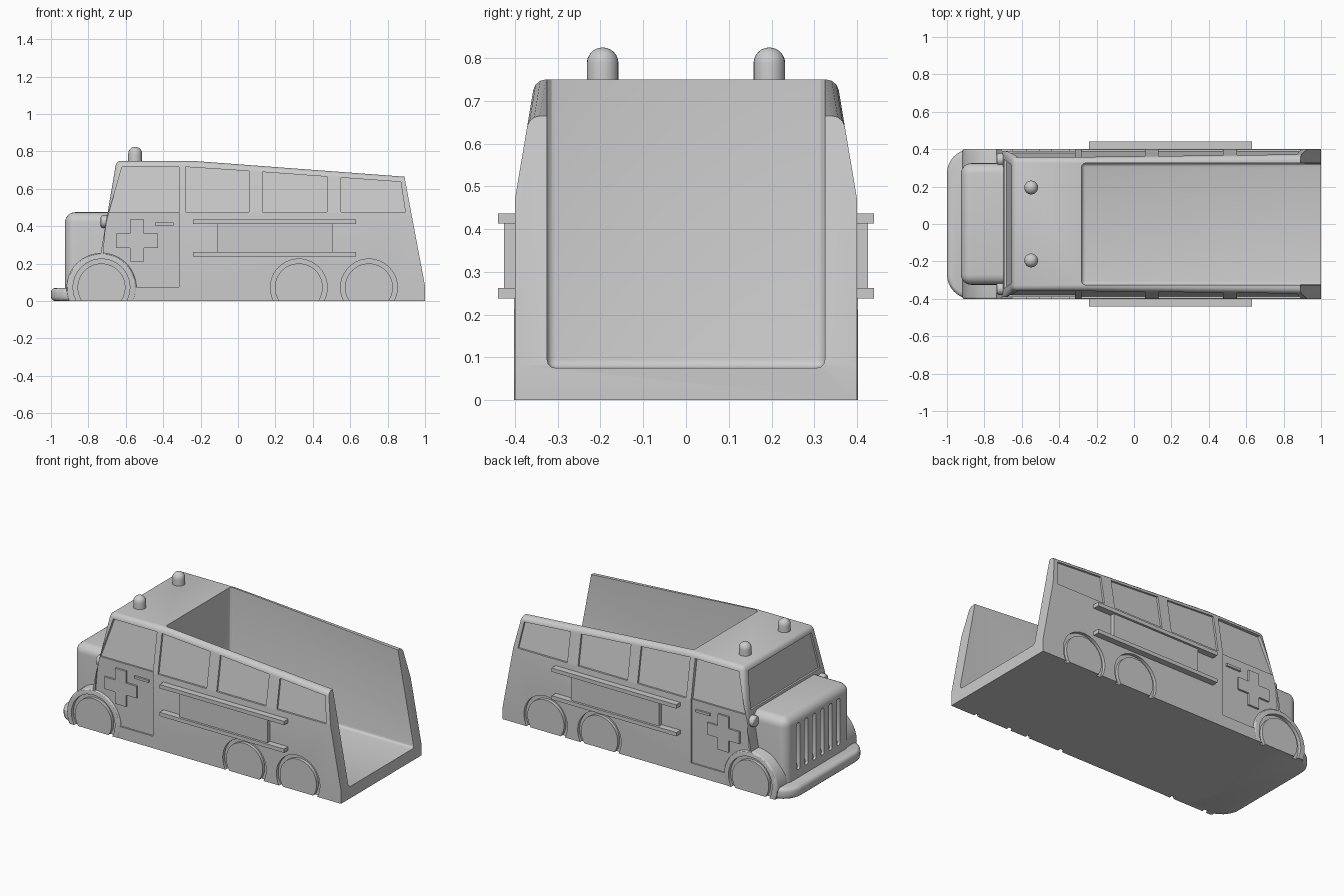
import bpy, bmesh, math
from mathutils import Vector

cube = bpy.data.objects.get("Cube")
if cube:
    bpy.data.objects.remove(cube, do_unlink=True)

grey = bpy.data.materials.new("plain_grey")
grey.use_nodes = True
grey.diffuse_color = (0.6, 0.6, 0.6, 1)
grey.node_tree.nodes["Principled BSDF"].inputs["Base Color"].default_value = (0.6, 0.6, 0.6, 1)


def finish(name, bm):
    bmesh.ops.recalc_face_normals(bm, faces=bm.faces)
    mesh = bpy.data.meshes.new(name)
    bm.to_mesh(mesh)
    bm.free()
    mesh.materials.append(grey)
    ob = bpy.data.objects.new(name, mesh)
    bpy.context.collection.objects.link(ob)
    return ob


def prism_mesh(pts, axis, lo, hi):
    """Extrude a 2D outline along one axis."""
    def place(p, d):
        return {"x": (d, p[0], p[1]), "y": (p[0], d, p[1]), "z": (p[0], p[1], d)}[axis]
    bm = bmesh.new()
    a = [bm.verts.new(place(p, lo)) for p in pts]
    b = [bm.verts.new(place(p, hi)) for p in pts]
    bm.faces.new(a)
    bm.faces.new(b[::-1])
    for i in range(len(pts)):
        j = (i + 1) % len(pts)
        bm.faces.new((a[i], b[i], b[j], a[j]))
    bmesh.ops.recalc_face_normals(bm, faces=bm.faces)
    return bm


def prism(name, pts, axis, lo, hi, shift=None, pick=None, width=0.0, segments=3):
    bm = prism_mesh(pts, axis, lo, hi)
    if shift:
        for v in bm.verts:
            v.co += Vector(shift(v.co))
    if pick:
        round_edges(bm, pick, width, segments)
    return finish(name, bm)


def round_edges(bm, pick, width, segments=3):
    edges = [e for e in bm.edges if pick(e.verts[0].co, e.verts[1].co)]
    bmesh.ops.bevel(bm, geom=edges, offset=width, segments=segments, profile=0.5, affect="EDGES")


def rect(a0, a1, b0, b1):
    return [(a0, b0), (a1, b0), (a1, b1), (a0, b1)]


def arc(cx, cz, r, floor=True, n=40):
    """Circle outline, cut off at the ground when floor is set."""
    if not floor:
        return [(cx + r * math.cos(t * math.tau / n), cz + r * math.sin(t * math.tau / n)) for t in range(n)]
    d = math.asin(cz / r)
    angles = [-d + (math.pi + 2 * d) * i / n for i in range(n + 1)]
    return [(cx + r * math.cos(t), cz + r * math.sin(t)) for t in angles]


def cut(targets, cutter):
    for ob in targets:
        mod = ob.modifiers.new("cut", "BOOLEAN")
        mod.object, mod.operation, mod.solver = cutter, "DIFFERENCE", "EXACT"
        bpy.context.view_layer.objects.active = ob
        bpy.ops.object.modifier_apply(modifier=mod.name)
    bpy.data.objects.remove(cutter, do_unlink=True)


# Main body: side profile with the upper sides leaning in
LEAN, WAIST = 0.167, 0.47
bm = prism_mesh([(1, 0), (1, 0.08), (0.89, 0.665), (-0.25, 0.75), (-0.65, 0.75),
                 (-0.735, 0.25), (-0.735, 0)], "y", -0.4, 0.4)
for s in (1, -1):
    cutres = bmesh.ops.bisect_plane(bm, geom=bm.verts[:] + bm.edges[:] + bm.faces[:],
                                    plane_co=(0, s * 0.4, WAIST), plane_no=(0, s, LEAN), clear_outer=True)
    rim = [g for g in cutres["geom_cut"] if isinstance(g, bmesh.types.BMEdge)]
    bmesh.ops.holes_fill(bm, edges=rim)
bmesh.ops.recalc_face_normals(bm, faces=bm.faces)


def roof_edge(a, b):
    along = a.z > 0.6 and b.z > 0.6 and abs(a.y - b.y) < 0.1
    brow = a.x < -0.6 and b.x < -0.6 and min(a.z, b.z) > 0.74
    pillar = max(a.x, b.x) < -0.6 and min(a.z, b.z) > 0.45
    return along or brow or pillar


round_edges(bm, roof_edge, 0.025)
body = finish("body", bm)

# Open load bay
cut([body], prism("bay_cutter", rect(-0.28, 1.2, -0.325, 0.325), "z", 0.075, 1.0,
                  pick=lambda a, b: max(a.x, b.x) < 0 and min(a.z, b.z) < 0.5
                  or max(a.z, b.z) < 0.1 and a.y == b.y, width=0.02))

# Windshield recess, following the sloped cab front
cut([body], prism("windshield_cutter", [(-0.345, 0.49), (0.345, 0.49), (0.315, 0.715), (-0.315, 0.715)],
                  "x", -0.1, 0.012, shift=lambda c: (-0.65 - 0.17 * (0.75 - c.z), 0, 0)))

# Front fenders, bumper and hood
WHEELS = (-0.73, 0.325, 0.7)
fender = prism("front_fenders", arc(-0.73, 0.07, 0.187), "y", -0.402, 0.402,
               pick=lambda a, b: a.y == b.y and max(a.z, b.z) > 0.001, width=0.012)
R = 0.13
corner = [(-1 + R - R * math.sin(t), 0.4 - R + R * math.cos(t)) for t in [i * math.pi / 16 for i in range(9)]]
bumper = prism("bumper", [(-0.7, 0.4)] + corner + [(x, -y) for x, y in corner[::-1]] + [(-0.7, -0.4)],
               "z", 0, 0.07, pick=lambda a, b: a.z == b.z and max(a.x, b.x) < -0.69
               or a.z == b.z and min(a.x, b.x) < -0.75, width=0.022)
hood = prism("hood", rect(-0.925, -0.64, -0.325, 0.325), "z", 0.02, 0.475,
             pick=lambda a, b: max(a.z, b.z) > 0.1 and min(a.x, b.x) < -0.7, width=0.055, segments=6)
for i in range(6):
    y = (i - 2.5) * 0.08
    cut([hood], prism("grille_cutter", rect(y - 0.017, y + 0.017, 0.12, 0.415), "x", -1, -0.9,
                      pick=lambda a, b: a.x != b.x, width=0.016))

# Side windows, doors, wheels and trim on both sides
WINDOWS = [
    [(-0.69, 0.475), (-0.62, 0.718), (-0.315, 0.718), (-0.315, 0.475)],
    [(-0.28, 0.475), (-0.28, 0.717), (0.06, 0.695), (0.06, 0.475)],
    [(0.13, 0.475), (0.13, 0.69), (0.475, 0.665), (0.475, 0.475)],
    [(0.55, 0.475), (0.55, 0.66), (0.87, 0.637), (0.895, 0.475)],
]
for side, s in (("left", 1), ("right", -1)):
    def lean(c):
        return (0, -s * LEAN * (c.z - WAIST), 0)

    cut([body], prism("door_cutter", [(-0.7, 0.48), (-0.315, 0.48), (-0.315, 0.075),
                                      (-0.72, 0.075), (-0.72, 0.26)], "y", s * 0.39, s * 0.5))
    for i, pts in enumerate(WINDOWS):
        depth = 0.38 if i == 0 else 0.388
        cut([body], prism("window_cutter", pts, "y", s * depth, s * 0.55, shift=lean))
    for i, x in enumerate(WHEELS):
        cut([body, fender, bumper] if i == 0 else [body],
            prism("arch_cutter", arc(x, 0.073, 0.152, floor=False), "y", s * 0.38, s * 0.5))
        prism(f"{side}_wheel_{i + 1}", arc(x, 0.073, 0.128), "y", s * 0.37, s * 0.4)

    # Cross plate and door handle
    cx, cz, w, l = -0.54, 0.323, 0.038, 0.112
    quarter = [(l, -w), (l, w), (w, w)]
    cross = []
    for k in range(4):
        for u, v in quarter:
            for _ in range(k):
                u, v = -v, u
            cross.append((cx + u, cz + v))
    prism(f"{side}_cross", cross, "y", s * 0.38, s * 0.402)
    prism(f"{side}_door_handle", rect(-0.445, -0.345, 0.405, 0.42), "y", s * 0.38, s * 0.402)

    # Side rails with a panel between them
    for tag, z in (("lower", 0.238), ("upper", 0.413)):
        prism(f"{side}_{tag}_rail", rect(-0.24, 0.63, z, z + 0.024), "y", s * 0.38, s * 0.44)
    prism(f"{side}_side_panel", rect(-0.11, 0.505, 0.25, 0.425), "y", s * 0.38, s * 0.426)

    # Headlight beside the hood
    prism(f"{side}_headlight", [(s * 0.345 + y, z) for y, z in arc(0, 0.425, 0.034, False, 24)],
          "x", -0.735, -0.66, pick=lambda a, b: a.x == b.x and a.x < -0.7, width=0.014)

    # Domed roof beacon
    bm = bmesh.new()
    bmesh.ops.create_uvsphere(bm, u_segments=24, v_segments=12, radius=0.037)
    for v in bm.verts:
        if v.co.z < -0.001:
            flat = Vector((v.co.x, v.co.y, 0))
            if flat.length > 0.001:
                flat = flat.normalized() * 0.037
            v.co = flat + Vector((0, 0, -0.05 + v.co.z * 0.01))
        v.co += Vector((-0.55, s * 0.195, 0.788))
    finish(f"{side}_beacon", bm)

# Smooth rounded areas, keep hard edges sharp
for ob in bpy.context.collection.objects:
    if ob.type == "MESH" and ob.data.materials and ob.data.materials[0] == grey:
        bpy.ops.object.select_all(action="DESELECT")
        ob.select_set(True)
        bpy.context.view_layer.objects.active = ob
        bpy.ops.object.shade_smooth_by_angle(angle=math.radians(30))
